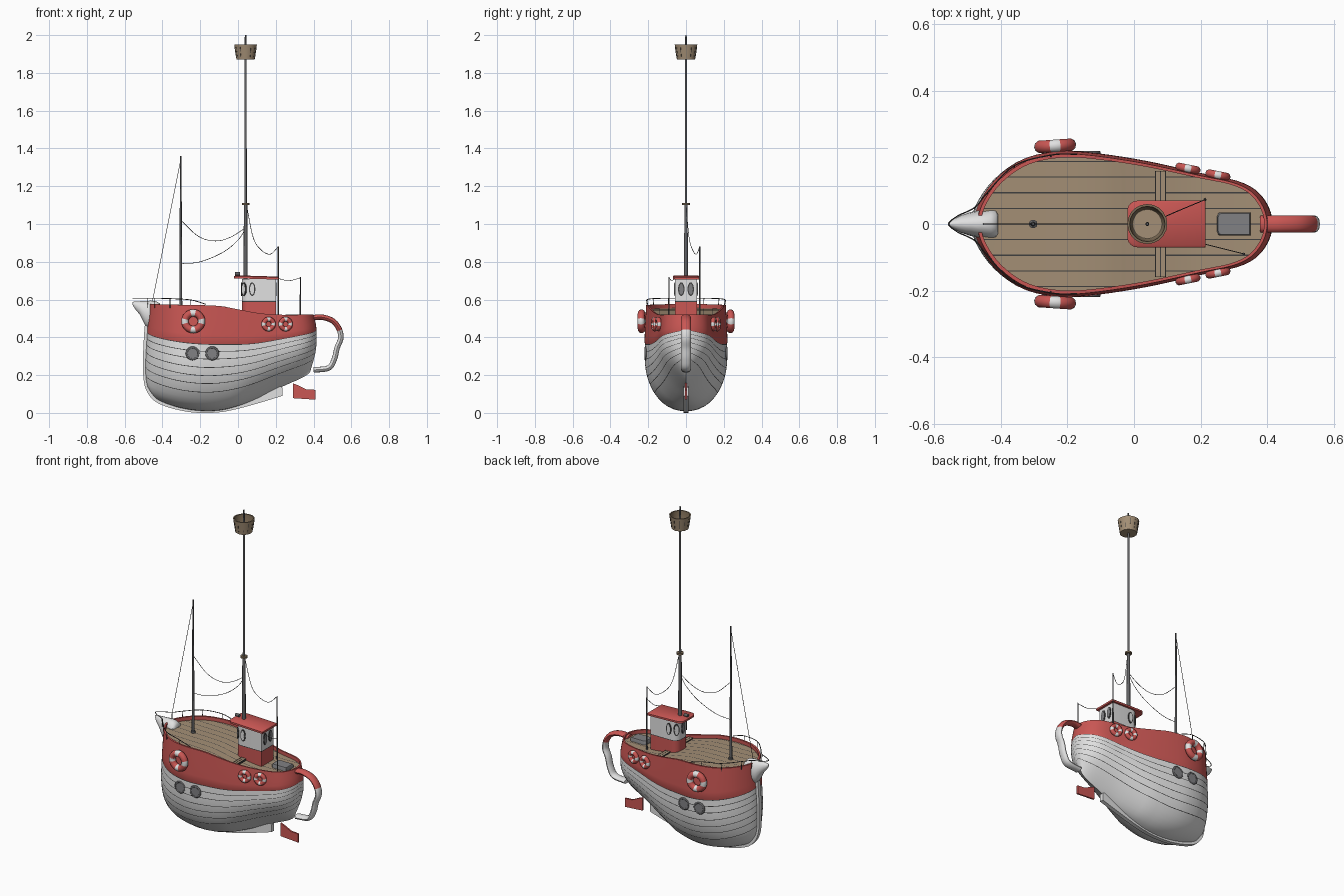
import bpy, bmesh
from math import sin, cos, pi, acos
from mathutils import Vector, Matrix

cube = bpy.data.objects.get("Cube")
if cube:
    bpy.data.objects.remove(cube)


def material(name, r, g, b):
    mat = bpy.data.materials.new(name)
    mat.use_nodes = True
    mat.diffuse_color = (r, g, b, 1)
    mat.node_tree.nodes["Principled BSDF"].inputs["Base Color"].default_value = (r, g, b, 1)
    return mat


RED = material("red paint", .59, .095, .088)
WHITE = material("white paint", .75, .75, .75)
TAN = material("deck wood", .37, .275, .18)
BROWN = material("dark wood", .2, .145, .09)
DARK = material("dark line", .05, .05, .05)
STEEL = material("mast grey", .12, .12, .125)
GREY = material("hatch grey", .22, .22, .23)


def finish(name, bm, mats):
    mesh = bpy.data.meshes.new(name)
    bm.to_mesh(mesh)
    bm.free()
    for m in mats:
        mesh.materials.append(m)
    ob = bpy.data.objects.new(name, mesh)
    bpy.context.collection.objects.link(ob)
    bpy.ops.object.select_all(action='DESELECT')
    ob.select_set(True)
    bpy.context.view_layer.objects.active = ob
    bpy.ops.object.shade_smooth_by_angle(angle=.7)
    return ob


def loft(name, rings, mats, rule=None, cap=True, loop=False, matrix=None):
    """Skin closed rings; rule(ring number, point number) picks the material."""
    bm = bmesh.new()
    vs = [[bm.verts.new(p) for p in ring] for ring in rings]
    n = len(vs[0])
    for i in range(len(vs) if loop else len(vs) - 1):
        a, b = vs[i], vs[(i + 1) % len(vs)]
        for j in range(n):
            k = (j + 1) % n
            f = bm.faces.new((a[j], a[k], b[k], b[j]))
            f.material_index = rule(i, j) if rule else 0
    if cap and not loop:
        bm.faces.new(vs[0]).material_index = rule(0, 0) if rule else 0
        bm.faces.new(vs[-1]).material_index = rule(len(vs) - 2, 0) if rule else 0
    bmesh.ops.remove_doubles(bm, verts=bm.verts, dist=1e-5)
    bmesh.ops.recalc_face_normals(bm, faces=bm.faces)
    if matrix:
        bm.transform(matrix)
    return finish(name, bm, mats)


def circle(r, z, n=16, x=0, y=0, ry=None):
    return [(x + r * cos(2 * pi * i / n), y + (ry or r) * sin(2 * pi * i / n), z) for i in range(n)]


def lathe(name, profile, mats, x=0, y=0, n=16, rule=None):
    return loft(name, [circle(r, z, n, x, y) for r, z in profile], mats, rule)


def graph(pts):
    """Smooth function through (x, y) knots."""
    n = len(pts)
    slope = []
    for i in range(n):
        a, b = pts[max(i - 1, 0)], pts[min(i + 1, n - 1)]
        slope.append((b[1] - a[1]) / (b[0] - a[0]))

    def f(x):
        i = max([k for k in range(n - 1) if pts[k][0] <= x] or [0])
        h = pts[i + 1][0] - pts[i][0]
        t = min(max((x - pts[i][0]) / h, 0), 1)
        return ((2 * t**3 - 3 * t * t + 1) * pts[i][1] + (3 * t * t - 2 * t**3) * pts[i + 1][1]
                + h * ((t**3 - 2 * t * t + t) * slope[i] + (t**3 - t * t) * slope[i + 1]))
    return f


def path(pts, steps=6):
    axes = [graph([(i, p[a]) for i, p in enumerate(pts)]) for a in range(3)]
    total = (len(pts) - 1) * steps
    return [Vector([f(i / steps) for f in axes]) for i in range(total + 1)]


def tube(name, pts, r, mats, n=6, ref=(0, 1, 0), wide=1, rule=None):
    rings = []
    for i, p in enumerate(pts):
        t = (pts[min(i + 1, len(pts) - 1)] - pts[max(i - 1, 0)]).normalized()
        a = Vector(ref)
        a = (a - t * a.dot(t)).normalized()
        b = t.cross(a)
        rings.append([p + a * (r * wide * cos(2 * pi * k / n)) + b * (r * sin(2 * pi * k / n)) for k in range(n)])
    return loft(name, rings, mats, rule)


def facing(pos, normal):
    return Matrix.Translation(pos) @ Vector(normal).to_track_quat('Z', 'Y').to_matrix().to_4x4()


def box(name, x, y, z, mat):
    rings = [[(x[0], y[0], h), (x[1], y[0], h), (x[1], y[1], h), (x[0], y[1], h)] for h in z]
    return loft(name, rings, [mat])


# Hull shape: t runs bow to stern, u runs keel to rail
def station(x):
    return acos(max(-1, min(1, 1 - 2 * (x + .47) / .87))) / pi


def along(*knots):
    return graph([(station(x), v) for x, v in knots])


plan = along((-.47, 0), (-.45, .07), (-.4, .135), (-.33, .183), (-.25, .204), (-.17, .207), (0, .185),
             (.2, .143), (.3, .122), (.35, .098), (.38, .065), (.4, 0))
keel_z = along((-.47, .1), (-.4, .05), (-.3, .022), (-.2, .01), (-.1, .013), (0, .036), (.1, .073),
               (.2, .12), (.3, .163), (.4, .23))
rail_z = along((-.47, .578), (-.3, .572), (-.1, .566), (0, .548), (.1, .53), (.2, .52), (.4, .522))
sag = along((-.47, .012), (-.2, -.022), (0, -.018), (.2, 0), (.4, .018))
bow_x = graph([(0, -.45), (.1, -.482), (.3, -.49), (.6, -.483), (1, -.47)])
stern_x = graph([(0, .385), (.3, .412), (.7, .415), (1, .4)])
BAND = .67


def hull(u, t, inset=0, drop=0):
    x = bow_x(u) + (stern_x(u) - bow_x(u)) * (1 - cos(pi * t)) / 2
    full = 1 - (1 - min(u / .55, 1))**2
    y = plan(t) * full**(.44 + .8 * min(max(x / .4, 0), 1)) * (1 + .05 * sin(pi * u))
    if u > BAND:
        y *= 1.015
    z = keel_z(t) + (rail_z(t) - keel_z(t)) * u + sag(t) * sin(pi * u)
    return Vector((x * (1 - inset / 2.3), y * (1 - inset), z - drop))


N = 40
STEPS = [i / N for i in range(N + 1)]


def outline(*args):
    side = [hull(args[0], t, *args[1:]) for t in STEPS]
    return side + [Vector((p.x, -p.y, p.z)) for p in side[-2:0:-1]]


LINE = .0065
seams = [.2, .29, .37, .45, .53, .6, BAND - LINE]
levels = sorted([0, .005, .02, .05, .09, .14, .25, .33, .41, .49, .56, .63, .68, .75, .82, .9, 1]
                + seams + [s + LINE for s in seams])


def hull_paint(i, j):
    if i >= len(levels) or levels[i] >= BAND - .0001:
        return 1
    return 2 if levels[i] in seams else 0


DROP = .022
rings = [outline(u) for u in levels] + [outline(1, .05), outline(1, .05, DROP)]
loft("hull", rings, [WHITE, RED, DARK], hull_paint, cap=False)

# Planked deck
bm = bmesh.new()
edge = [hull(1, t, .045, DROP) for t in STEPS]
left = [bm.verts.new(p) for p in edge]
right = [left[0]] + [bm.verts.new((p.x, -p.y, p.z)) for p in edge[1:-1]] + [left[-1]]
for i in range(N):
    quad = [right[i], right[i + 1], left[i + 1], left[i]]
    bm.faces.new(list(dict.fromkeys(quad)))
GAP = .047
for k in range(-4, 5):
    for e in (-.0018, .0018):
        bmesh.ops.bisect_plane(bm, geom=bm.verts[:] + bm.edges[:] + bm.faces[:],
                               plane_co=(0, k * GAP + e, 0), plane_no=(0, 1, 0))
for f in bm.faces:
    y = f.calc_center_median().y / GAP
    f.material_index = int(abs(y - round(y)) * GAP < .0018)
finish("deck", bm, [TAN, DARK])
box("deck_beam", (.065, .095), (-.16, .16), (.5, .519), TAN)
for x in (.065, .08, .095):
    box("beam_seam", (x - .0012, x + .0012), (-.16, .16), (.5, .52), DARK)

# Stem, keel and skeg in one slab
under = path([(-.482, 0, .56), (-.497, 0, .42), (-.503, 0, .25), (-.493, 0, .14), (-.45, 0, .07), (-.38, 0, .033),
              (-.28, 0, .008), (-.2, 0, 0), (-.1, 0, .003), (0, 0, .022), (.12, 0, .055), (.235, 0, .09)], 4)
inner = [(.235, .135), (.2, .15), (0, .1), (-.2, .06), (-.4, .12), (-.46, .2), (-.46, .55)]
slab = [(p.x, p.z) for p in under] + inner
loft("keel", [[(x, y, z) for x, z in slab] for y in (-.012, .012)], [WHITE])
blade = [(.29, .157), (.29, .078), (.35, .074), (.41, .07), (.41, .122), (.36, .125), (.32, .145)]
loft("rudder", [[(x, y, z) for x, z in blade] for y in (-.005, .005)], [RED])

# Spout: x, half width, top, bottom
spout = [(-.559, .004, .588, .574), (-.545, .014, .589, .55), (-.52, .026, .591, .52), (-.49, .036, .593, .46),
         (-.46, .043, .594, .44), (-.43, .046, .59, .46), (-.415, .042, .58, .5), (-.408, .03, .568, .52)]
loft("spout", [[(x, w * cos(a * pi / 8), (hi + lo) / 2 + (hi - lo) / 2 * sin(a * pi / 8)) for a in range(16)]
               for x, w, hi, lo in spout], [WHITE])

# Handle
grip = path([(.38, 0, .5), (.44, 0, .507), (.5, 0, .488), (.535, 0, .445), (.544, 0, .395), (.525, 0, .345),
             (.51, 0, .285), (.48, 0, .238), (.4, 0, .227)])
tube("handle", grip, .0145, [RED, WHITE], 12, wide=1.75, rule=lambda i, j: int(i >= 19))


# Wheelhouse with rounded front corners
def cabin(x0, x1, w, r, z, tilt=0):
    pts = [(x1, -w), (x1, w)]
    pts += [(x0 + r - r * sin(a * pi / 12), w - r + r * cos(a * pi / 12)) for a in range(7)]
    pts += [(x0 + r - r * cos(a * pi / 12), -w + r - r * sin(a * pi / 12)) for a in range(7)]
    return [(x, y, z - tilt * x) for x, y in pts]


loft("wheelhouse", [cabin(.02, .2, .058, .04, z) for z in (.48, .588, .592, .71)], [RED, WHITE, DARK],
     lambda i, j: (0, 2, 1)[i])
loft("wheelhouse_roof", [cabin(-.02 + e, .215 - e, .07 - e, .03, z, .03)
                         for e, z in ((0, .712), (0, .723), (.006, .728))], [RED])


def plate(name, pos, normal, rx, ry, depth, mat):
    loft(name, [circle(rx, z, 20, ry=ry) for z in (-depth, depth)], [mat], matrix=facing(pos, normal))


windows = [((.02, 0, .655), (-1, 0, 0), GREY)]
for s in (-1, 1):
    windows += [((.075, s * .058, .655), (0, s, 0), WHITE), ((.032, s * .046, .655), (-1, s, 0), WHITE),
                ((.2, s * .025, .655), (1, 0, 0), GREY)]
for pos, normal, pane in windows:
    plate("window_frame", pos, normal, .017, .036, .003, DARK)
    plate("window_pane", pos, normal, .011, .029, .0045, pane)
tube("searchlight", [Vector((-.015, 0, .737)), Vector((.01, 0, .737))], .009, [STEEL], 10)

# Stern hatch
loft("hatch", [cabin(.25 + e, .35 - e, .035 - e, .012, z) for e, z in ((0, .48), (0, .515), (.003, .52))], [GREY])


# Lifebuoys and portholes on both sides
def ring(name, pos, normal, major, minor, mats, rule=None):
    rows = []
    for i in range(48):
        a = 2 * pi * i / 48
        rows.append([((major + minor * cos(b * pi / 5)) * cos(a), (major + minor * cos(b * pi / 5)) * sin(a),
                      minor * sin(b * pi / 5)) for b in range(10)])
    loft(name, rows, mats, rule, loop=True, matrix=facing(pos, normal))


def band(i, j):
    return int(cos(8 * pi * (i + .5) / 48) > .6)


for s in (-1, 1):
    ring("large_lifebuoy", (-.237, s * .235, .485), (-.07, s, 0), .044, .0195, [RED, WHITE], band)
    for x, y in ((.162, .167), (.252, .147)):
        ring("small_lifebuoy", (x, s * y, .47), (.2, s, 0), .026, .0125, [RED, WHITE], band)
    for x in (-.24, -.137):
        plate("porthole_glass", (x, s * .208, .315), (0, s, 0), .032, .032, .01, GREY)
        ring("porthole_rim", (x, s * .214, .315), (0, s, 0), .031, .006, [STEEL])

# Masts, lookout basket and posts
lathe("main_mast", [(.011, .7), (.009, 1.1), (.0065, 1.11), (.006, 1.93), (.004, 2)], [STEEL], x=.04, n=10)
lathe("mast_collar", [(.02, 1.1), (.02, 1.11)], [BROWN], x=.04)
lathe("lookout_basket", [(.048, 1.87), (.06, 1.95), (.053, 1.95), (.045, 1.885), (.044, 1.884)], [TAN, BROWN],
      x=.04, n=20, rule=lambda i, j: int(i in (1, 2)))
for k in range(12):
    c, d = cos(k * pi / 6), sin(k * pi / 6)
    tube("basket_stave_gap", [Vector((.04 + .05 * c, .05 * d, 1.885)), Vector((.04 + .058 * c, .058 * d, 1.938))],
         .001, [DARK], 4)
lathe("fore_mast", [(.013, .53), (.013, .56), (.008, .562), (.004, 1.36)], [STEEL], x=-.303, n=10)
lathe("aft_post", [(.005, .48), (.003, .88)], [STEEL], x=.213, y=.073, n=8)
lathe("stern_post", [(.004, .48), (.0025, .72)], [STEEL], x=.33, y=-.09, n=8)

# Rigging
ropes = [[(-.303, 0, 1.34), (-.455, 0, .58)],
         [(-.303, 0, 1.02), (-.21, 0, .935), (-.12, 0, .91), (-.04, 0, .93), (.04, 0, .98)],
         [(-.303, 0, .79), (-.2, 0, .8), (-.08, 0, .85), (0, 0, .915), (.04, 0, .975)],
         [(.045, 0, 1.1), (.08, .016, .93), (.12, .034, .865), (.17, .055, .84), (.213, .073, .88)],
         [(.21, -.06, .712), (.27, -.075, .7), (.33, -.09, .715)]]
for r in ropes:
    tube("rigging_rope", path(r), .0015, [DARK], 5)

# Bow railing
half = [(-.17, .21, .575), (-.25, .207, .598), (-.36, .175, .605), (-.44, .095, .607), (-.478, .05, .607),
        (-.53, .024, .607)]
rail = half + [(-.556, 0, .607)] + [(x, -y, z) for x, y, z in half[::-1]]
tube("bow_railing", path(rail), .0022, [DARK], 6, ref=(0, 0, 1))
for x, y, z in half[1:5]:
    for s in (-1, 1):
        tube("railing_post", [Vector((x, s * y * .97, .555)), Vector((x, s * y, z))], .002, [DARK], 5)
